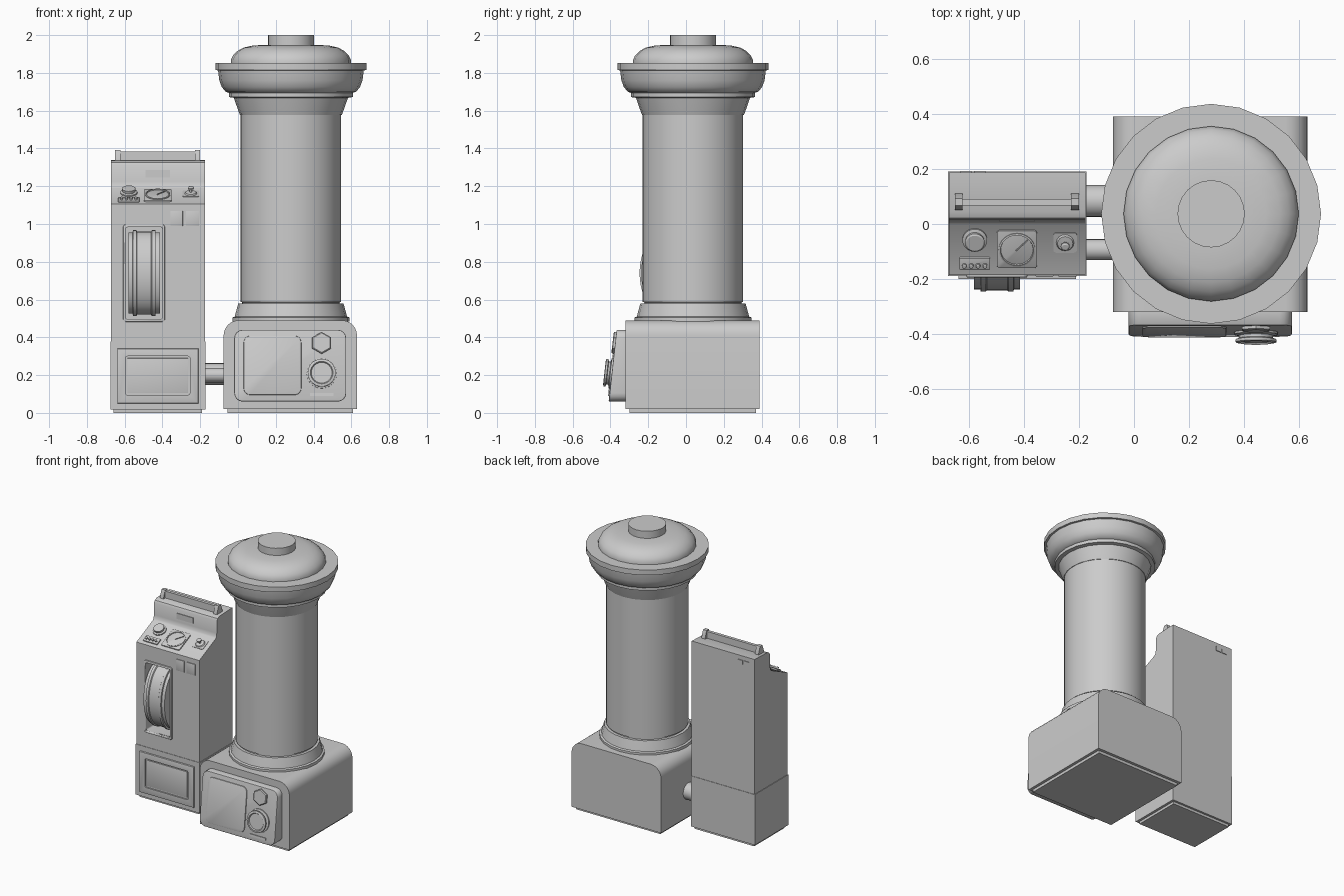
import bpy, bmesh
from math import sin, cos, pi
from mathutils import Matrix, Vector

if "Cube" in bpy.data.objects:
    bpy.data.objects.remove(bpy.data.objects["Cube"])


def frame(o, x=(1, 0, 0), y=(0, 1, 0)):
    """Placement matrix from an origin and two in-plane axes."""
    x, y = Vector(x).normalized(), Vector(y).normalized()
    m = Matrix((x, y, x.cross(y))).transposed().to_4x4()
    m.translation = Vector(o)
    return m


def finish(name, bm, m, angle=32):
    bmesh.ops.recalc_face_normals(bm, faces=bm.faces)
    bm.transform(m)
    me = bpy.data.meshes.new(name)
    bm.to_mesh(me)
    bm.free()
    ob = bpy.data.objects.new(name, me)
    bpy.context.collection.objects.link(ob)
    bpy.ops.object.select_all(action='DESELECT')
    ob.select_set(True)
    bpy.context.view_layer.objects.active = ob
    bpy.ops.object.shade_smooth_by_angle(angle=angle * pi / 180)
    return ob


def prism(name, pts, depth, m, bevel=0.0):
    """Extrude an outline along local z, optionally chamfering the far rim."""
    bm = bmesh.new()
    f = bm.faces.new([bm.verts.new((a, b, 0)) for a, b in pts])
    r = bmesh.ops.extrude_face_region(bm, geom=[f])
    top = [g for g in r['geom'] if isinstance(g, bmesh.types.BMVert)]
    bmesh.ops.translate(bm, verts=top, vec=(0, 0, depth))
    if bevel:
        es = [e for e in bm.edges if e.verts[0] in top and e.verts[1] in top]
        bmesh.ops.bevel(bm, geom=es, offset=bevel, segments=2, affect='EDGES', profile=0.5)
    return finish(name, bm, m)


def lathe(name, prof, m, n=24, phase=0.0):
    """Revolve (radius, height) points about local z and cap both ends."""
    bm = bmesh.new()
    rings = [[bm.verts.new((r * cos(2 * pi * i / n + phase), r * sin(2 * pi * i / n + phase), h))
              for i in range(n)] for r, h in prof]
    for a, b in zip(rings, rings[1:]):
        for i in range(n):
            bm.faces.new((a[i], a[(i + 1) % n], b[(i + 1) % n], b[i]))
    bm.faces.new(rings[0])
    bm.faces.new(rings[-1])
    return finish(name, bm, m)


def rect(x0, x1, y0, y1, r=0.0, seg=4):
    if r == 0:
        return [(x0, y0), (x1, y0), (x1, y1), (x0, y1)]
    corners = [(x1 - r, y0 + r, -pi / 2), (x1 - r, y1 - r, 0), (x0 + r, y1 - r, pi / 2), (x0 + r, y0 + r, pi)]
    return [(cx + r * cos(a + pi / 2 * k / seg), cy + r * sin(a + pi / 2 * k / seg))
            for cx, cy, a in corners for k in range(seg + 1)]


def cut(ob, cutter):
    cutter.hide_render = True
    mod = ob.modifiers.new("recess", 'BOOLEAN')
    mod.object, mod.operation, mod.solver = cutter, 'DIFFERENCE', 'EXACT'
    bpy.context.view_layer.objects.active = ob
    bpy.ops.object.modifier_apply(modifier=mod.name)
    bpy.data.objects.remove(cutter)


def front(y):
    """Frame facing the viewer: local x, y = world x, z."""
    return frame((0, y, 0), (1, 0, 0), (0, 0, 1))


def side(x, y=0, z=0):
    """Frame facing +x: local x, y = world y, z."""
    return frame((x, y, z), (0, 1, 0), (0, 0, 1))


# --- Column base: rounded shoulders, inset plinth
r = 0.08
arc = [(cos(k * pi / 12) * r, sin(k * pi / 12) * r) for k in range(7)]
outline = [(-0.076, 0.02), (0.63, 0.02)] + [(0.63 - r + a, 0.49 - r + b) for a, b in arc]
outline += [(-0.076 + r - a, 0.49 - r + b) for a, b in reversed(arc)]
prism("column_base", outline, 0.71, front(0.39))
prism("column_plinth", rect(-0.056, 0.61, -0.30, 0.37), 0.03, frame((0, 0, 0)))

# --- Column, capital, dome
C = frame((0.28, 0.037, 0))
lathe("column_foot", [(0.31, 0.485), (0.31, 0.505), (0.297, 0.51), (0.292, 0.53), (0.279, 0.578), (0.25, 0.578)], C)
lathe("column_tube", [(0.258, 0.56), (0.258, 0.585), (0.266, 0.588), (0.266, 1.58), (0.258, 1.59)], C, 48)
lathe("column_capital", [(0.26, 1.575), (0.27, 1.578), (0.282, 1.61), (0.302, 1.668), (0.328, 1.672),
                         (0.328, 1.695), (0.315, 1.697)], C)
lathe("column_bowl", [(0.315, 1.69), (0.345, 1.70), (0.366, 1.725), (0.379, 1.76), (0.386, 1.815)], C)
lathe("column_rim", [(0.385, 1.813), (0.399, 1.815), (0.399, 1.852), (0.30, 1.852)], C)
lathe("dome", [(0.318, 1.845), (0.318, 1.868), (0.306, 1.893), (0.283, 1.916), (0.25, 1.934),
               (0.20, 1.945), (0.12, 1.949)], C)
lathe("dome_cap", [(0.122, 1.94), (0.122, 2.0)], C)

# --- Slanted panel on the column base
panel = prism("base_panel", rect(-0.02, 0.573, 0.06, 0.44, 0.045), 0.09, front(-0.32), 0.006)
for v in panel.data.vertices:
    t = (-0.315 - v.co.y) / 0.095
    if t > 0.3:
        v.co.y += t * (v.co.z - 0.06) * 0.113
P = frame((0, -0.41, 0.06), (1, 0, 0), (0, 0.113, 1))
PT = lambda x, y: P @ Matrix.Translation((x, y, -0.004))
prism("panel_door", rect(0.03, 0.335, 0.035, 0.35, 0.035), 0.010, PT(0, 0), 0.004)
lathe("panel_dial", [(0.08, 0), (0.08, 0.012), (0.062, 0.016), (0.062, 0.026), (0.074, 0.03),
                     (0.074, 0.04), (0.06, 0.043), (0.055, 0.036)], PT(0.443, 0.15))
lathe("panel_hex_button", [(0.058, 0), (0.058, 0.014), (0.052, 0.018)], PT(0.443, 0.312), 6, pi / 6)
prism("panel_slot", rect(0.38, 0.505, 0.03, 0.045), 0.010, PT(0, 0))

# --- Connecting pipes
for name, y, z, rad in (("rear_pipe", 0.083, 0.205, 0.058), ("front_pipe", -0.093, 0.2, 0.038)):
    lathe(name, [(rad, 0), (rad, 0.14)], side(-0.19, y, z), 20)

# --- Console body with sloping control deck
X0, X1 = -0.672, -0.176
body = prism("console_body", [(-0.185, 0.37), (-0.185, 1.105), (0.0, 1.19), (0.008, 1.20), (0.012, 1.225), (0.014, 1.31),
                              (0.022, 1.325), (0.045, 1.335), (0.187, 1.34), (0.187, 0.37)], X1 - X0, side(X0))
cut(body, prism("wheel_cutter", rect(-0.595, -0.40, 0.497, 0.983, 0.01), 0.2, front(-0.07)))
prism("console_base", rect(-0.188, 0.19, 0.018, 0.378), 0.504, side(-0.676))
prism("console_plinth", rect(-0.66, -0.19, -0.17, 0.175), 0.03, frame((0, 0, 0)))

# --- Lower door with stepped recess
door = prism("console_door", rect(-0.638, -0.21, 0.05, 0.34), 0.018, front(-0.182), 0.004)
cut(door, prism("door_cutter", rect(-0.595, -0.255, 0.095, 0.30, 0.01), 0.1, front(-0.190)))
prism("door_inner_panel", rect(-0.585, -0.265, 0.105, 0.29), 0.008, front(-0.186), 0.003)

# --- Wheel window frame and wheel
surround = prism("wheel_surround", rect(-0.608, -0.387, 0.482, 0.998, 0.015), 0.014, front(-0.18), 0.004)
cut(surround, prism("surround_cutter", rect(-0.595, -0.40, 0.497, 0.983, 0.01), 0.3, front(-0.10)))
wheel = [(0.205, 0), (0.215, 0.0), (0.215, 0.022), (0.228, 0.024), (0.228, 0.042), (0.22, 0.046)]
wheel += [(a, 0.166 - h) for a, h in reversed(wheel)]
lathe("drum_wheel", wheel, side(-0.58, -0.10, 0.74) @ Matrix.Diagonal((0.64, 1, 1, 1)), 40)

# --- Square buttons, vent plate and rear plates
for i, (a, b) in enumerate(((-0.357, -0.292), (-0.276, -0.207))):
    prism(f"front_button_{i}", rect(a, b, 0.99, 1.07), 0.007, front(-0.183), 0.002)
prism("brow_plate", rect(-0.49, -0.36, 1.245, 1.285), 0.006, front(0.015))
for i, x in enumerate((-0.63, -0.58)):
    prism(f"rear_plate_{i}", rect(x, x + 0.04, 1.28, 1.31), 0.008, front(0.192))

# --- Top handle
prism("top_handle_bar", rect(0.068, 0.09, 1.335, 1.385), 0.44, side(-0.645))
for i, x in enumerate((-0.65, -0.228)):
    prism(f"handle_bracket_{i}", [(0.05, 1.33), (0.11, 1.33), (0.11, 1.345), (0.093, 1.392), (0.067, 1.392),
                                  (0.05, 1.345)], 0.028, side(x))

# --- Instruments on the control deck (local y runs up the slope)
S = 1.10
deck = frame((0, -0.185, 1.105), (1, 0, 0), (0, 0.185, 0.085))
D = lambda x, y, h=-0.003: deck @ Matrix.Translation((x, (y + 0.185) * S, h))
prism("gauge_plate", rect(-0.073, 0.073, -0.075, 0.075, 0.012), 0.011, D(-0.425, -0.09), 0.003)
lathe("gauge_ring", [(0.066, 0), (0.066, 0.015), (0.06, 0.017), (0.058, 0.010)], D(-0.425, -0.09), 32)
prism("gauge_needle", rect(-0.002, 0.002, -0.005, 0.055), 0.006, D(-0.425, -0.09, 0.007) @ Matrix.Rotation(-pi / 4, 4, 'Z'))
lathe("deck_knob", [(0.045, 0), (0.045, 0.010), (0.034, 0.014), (0.036, 0.030), (0.030, 0.034)], D(-0.578, -0.057))
prism("switch_box", rect(-0.056, 0.056, -0.024, 0.024, 0.004), 0.012, D(-0.578, -0.142), 0.003)
for i in range(4):
    lathe(f"switch_{i}", [(0.008, 0), (0.008, 0.012), (0.005, 0.014)], D(-0.616 + i * 0.025, -0.146, 0.008), 12)
prism("stick_plate", rect(-0.043, 0.043, -0.04, 0.04, 0.012), 0.006, D(-0.25, -0.067))
lathe("stick", [(0.033, 0), (0.028, 0.008), (0.007, 0.010), (0.007, 0.026), (0.016, 0.029), (0.016, 0.036),
                (0.010, 0.04)], D(-0.25, -0.067, 0.002), 16)
